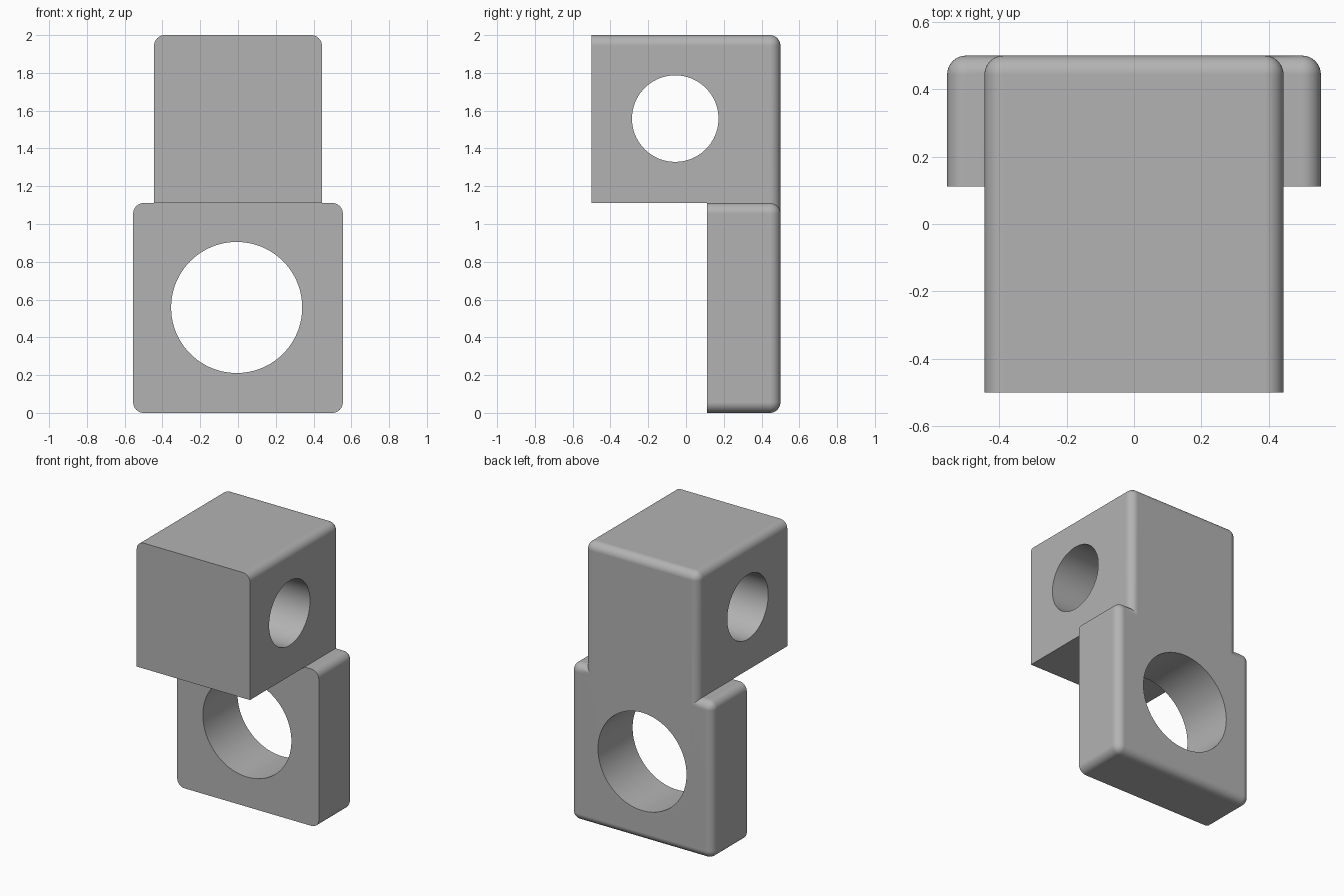
import bpy
import bmesh
import math
from mathutils import Matrix

default = bpy.data.objects.get("Cube")
if default:
    bpy.data.objects.remove(default, do_unlink=True)

FILLET = 0.056
BACK = 0.5         # rear face of both parts
SHELF = 1.111      # height where the plate meets the block
PLATE_FRONT = 0.112

grey = bpy.data.materials.new("plain grey")
grey.use_nodes = True
grey.diffuse_color = (0.45, 0.45, 0.45, 1)
grey.node_tree.nodes["Principled BSDF"].inputs["Base Color"].default_value = (0.45, 0.45, 0.45, 1)


def to_object(name, bm):
    bmesh.ops.recalc_face_normals(bm, faces=bm.faces)
    mesh = bpy.data.meshes.new(name)
    bm.to_mesh(mesh)
    bm.free()
    mesh.materials.append(grey)
    obj = bpy.data.objects.new(name, mesh)
    bpy.context.collection.objects.link(obj)
    return obj


def filleted_prism(name, profile, half_width, rounded):
    """Extrude a (y, z) profile across x and fillet the edges picked by a rule."""
    bm = bmesh.new()
    side = bm.faces.new([bm.verts.new((-half_width, y, z)) for y, z in profile])
    moved = bmesh.ops.extrude_face_region(bm, geom=[side])["geom"]
    verts = [v for v in moved if isinstance(v, bmesh.types.BMVert)]
    bmesh.ops.translate(bm, verts=verts, vec=(2 * half_width, 0, 0))
    edges = [e for e in bm.edges if rounded(e.verts[0].co, e.verts[1].co)]
    bmesh.ops.bevel(bm, geom=edges, offset=FILLET, offset_type='OFFSET',
                    segments=10, profile=0.5, affect='EDGES')
    return to_object(name, bm)


def cutter(name, radius, centre, turn):
    bm = bmesh.new()
    bmesh.ops.create_cone(bm, cap_ends=True, segments=96, radius1=radius,
                          radius2=radius, depth=3,
                          matrix=Matrix.Translation(centre) @ turn)
    obj = to_object(name, bm)
    obj.hide_render = True
    return obj


def combine(target, other, operation):
    mod = target.modifiers.new(operation, 'BOOLEAN')
    mod.operation = operation
    mod.solver = 'EXACT'
    mod.object = other
    bpy.context.view_layer.objects.active = target
    bpy.ops.object.modifier_apply(modifier=mod.name)
    bpy.data.objects.remove(other, do_unlink=True)


def at_back(a, b):
    return min(a.y, b.y) > BACK - 0.01


def runs_along_y(a, b):
    return abs(a.y - b.y) > 0.1


# Lower plate: rounded corners and rear rim, sharp front rim
plate = filleted_prism(
    "bracket",
    [(PLATE_FRONT, 0), (BACK, 0), (BACK, SHELF), (PLATE_FRONT, SHELF)],
    0.555, lambda a, b: at_back(a, b) or runs_along_y(a, b))

# Upper block with a rear tongue sunk into the plate, keeping the back flush
TONGUE = 1.0
block = filleted_prism(
    "upper_block",
    [(-0.5, SHELF), (PLATE_FRONT, SHELF), (PLATE_FRONT, TONGUE),
     (BACK, TONGUE), (BACK, 2), (-0.5, 2)],
    0.444,
    lambda a, b: max(a.z, b.z) > 1.9 and (
        at_back(a, b) or (runs_along_y(a, b) and min(a.z, b.z) > 1.9)))

combine(plate, block, 'UNION')

# Round holes: front to back through the plate, side to side through the block
quarter = math.pi / 2
combine(plate, cutter("plate_hole", 0.347, (-0.007, 0, 0.558),
                      Matrix.Rotation(quarter, 4, 'X')), 'DIFFERENCE')
combine(plate, cutter("block_hole", 0.229, (0, -0.057, 1.558),
                      Matrix.Rotation(quarter, 4, 'Y')), 'DIFFERENCE')

# Smooth fillets and bores, flat faces kept flat
bpy.ops.object.select_all(action='DESELECT')
plate.select_set(True)
bpy.context.view_layer.objects.active = plate
bpy.ops.object.shade_smooth_by_angle(angle=math.radians(30))
weighted = plate.modifiers.new("even_shading", 'WEIGHTED_NORMAL')
weighted.keep_sharp = True
